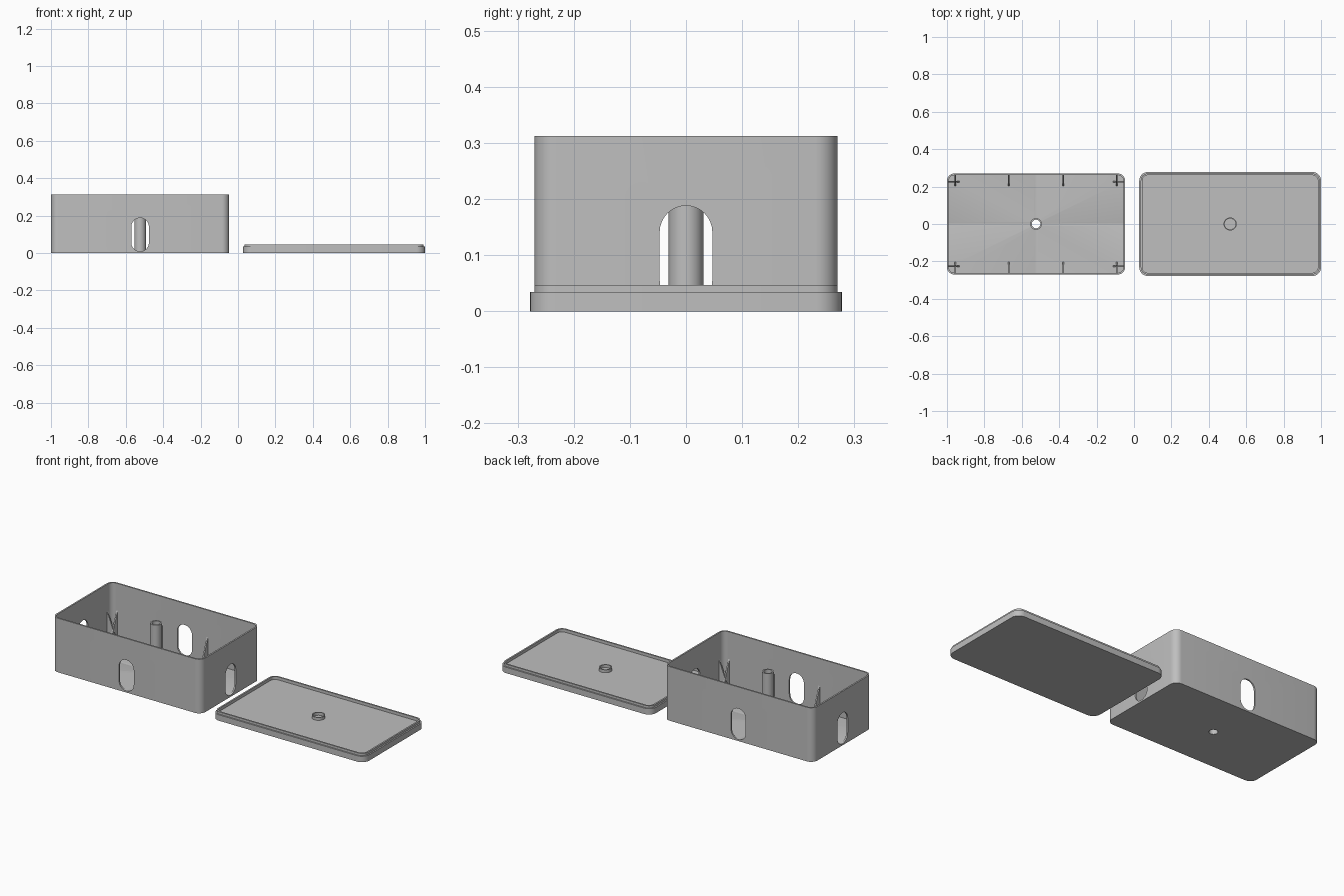
import bpy
import bmesh
from math import sin, cos, pi, radians

if "Cube" in bpy.data.objects:
    bpy.data.objects.remove(bpy.data.objects["Cube"])

GREY = (0.52, 0.52, 0.52, 1)
plastic = bpy.data.materials.new("grey plastic")
plastic.use_nodes = True
plastic.diffuse_color = GREY
plastic.node_tree.nodes["Principled BSDF"].inputs["Base Color"].default_value = GREY

BOX_X, BOX_HX, BOX_HY, BOX_H = -0.5235, 0.4765, 0.27, 0.312
LID_X, LID_HX, LID_HY = 0.514, 0.486, 0.278
WALL, FLOOR, CORNER = 0.009, 0.01, 0.04


def rounded(hx, hy, r, z, cx=0.0, steps=8):
    """Loop of points round a rectangle with rounded corners."""
    pts = []
    for k, (sx, sy) in enumerate([(1, 1), (-1, 1), (-1, -1), (1, -1)]):
        for i in range(steps + 1):
            a = (k + i / steps) * pi / 2
            pts.append((cx + sx * (hx - r) + r * cos(a), sy * (hy - r) + r * sin(a), z))
    return pts


def circle(r, z, cx=0.0, n=32):
    return [(cx + r * cos(2 * pi * i / n), r * sin(2 * pi * i / n), z) for i in range(n)]


def skin(name, loops, ring=False):
    """Bridge successive loops; cap the ends, or join them into a ring."""
    bm = bmesh.new()
    rows = [[bm.verts.new(p) for p in loop] for loop in loops]
    n = len(rows[0])
    pairs = list(zip(rows, rows[1:]))
    if ring:
        pairs.append((rows[-1], rows[0]))
    else:
        bm.faces.new(rows[0])
        bm.faces.new(rows[-1])
    for a, b in pairs:
        for i in range(n):
            j = (i + 1) % n
            bm.faces.new((a[i], a[j], b[j], b[i]))
    bmesh.ops.recalc_face_normals(bm, faces=bm.faces)
    mesh = bpy.data.meshes.new(name)
    bm.to_mesh(mesh)
    bm.free()
    mesh.materials.append(plastic)
    ob = bpy.data.objects.new(name, mesh)
    bpy.context.collection.objects.link(ob)
    return ob


def activate(ob):
    bpy.ops.object.select_all(action="DESELECT")
    ob.select_set(True)
    bpy.context.view_layer.objects.active = ob


def smooth(ob):
    activate(ob)
    bpy.ops.object.shade_smooth_by_angle(angle=radians(35))


def cut(target, cutter):
    cutter.hide_render = True
    mod = target.modifiers.new("cut", "BOOLEAN")
    mod.operation = "DIFFERENCE"
    mod.solver = "EXACT"
    mod.object = cutter
    activate(target)
    bpy.ops.object.modifier_apply(modifier=mod.name)
    bpy.data.objects.remove(cutter)


def slot(along_x):
    """Upright slot cutter running right through the box."""
    r, low, high, reach = 0.047, 0.009, 0.188, 0.6
    outline = []
    for k, zc in enumerate([high - r, low + r]):
        for i in range(17):
            a = k * pi + pi * i / 16
            outline.append((r * cos(a), zc + r * sin(a)))
    loops = []
    for d in (-reach, reach):
        loops.append([(BOX_X + d, u, z) if along_x else (BOX_X + u, d, z) for u, z in outline])
    return skin("slot_cutter", loops)


# Open box: shell
box = skin("box_shell", [
    rounded(BOX_HX, BOX_HY, CORNER, 0, BOX_X),
    rounded(BOX_HX, BOX_HY, CORNER, BOX_H, BOX_X),
    rounded(BOX_HX - WALL, BOX_HY - WALL, CORNER - WALL, BOX_H, BOX_X),
    rounded(BOX_HX - WALL, BOX_HY - WALL, CORNER - WALL, FLOOR, BOX_X)])

# Slots in the walls; kept clear of the floor by their low edge
for along_x in (True, False):
    cut(box, slot(along_x))
cut(box, skin("hole_cutter", [circle(0.023, -0.1, BOX_X), circle(0.023, 0.1, BOX_X)]))
smooth(box)

# Hollow centre post over the floor hole
smooth(skin("centre_post", [
    circle(0.031, FLOOR - 0.002, BOX_X), circle(0.031, 0.3, BOX_X),
    circle(0.023, 0.3, BOX_X), circle(0.023, FLOOR - 0.002, BOX_X)], ring=True))


# Triangular support fins, tall at the wall
def fin(name, wall, tip, side, along_x, top=0.165, t=0.004):
    tri = [(wall, FLOOR - 0.002), (tip, FLOOR - 0.002), (wall, top)]
    loops = []
    for d in (-t, t):
        loops.append([(u, side + d, z) if along_x else (side + d, u, z) for u, z in tri])
    skin(name, loops)


for sy, end in ((-1, "front"), (1, "back")):
    for i, dx in enumerate((-0.432, -0.145, 0.145, 0.432)):
        fin(f"{end}_wall_fin_{i + 1}", sy * (BOX_HY - 0.005), sy * 0.203, BOX_X + dx, False)
    for sx, side in ((-1, "right"), (1, "left")):
        fin(f"{end}_{side}_corner_fin", BOX_X + sx * (BOX_HX - 0.005),
            BOX_X + sx * 0.41, sy * 0.226, True)

# Lid: stepped plate with a raised lip round a shallow recess
STEP, LIP, INNER = 0.034, 0.047, 0.017
smooth(skin("lid", [
    rounded(LID_HX, LID_HY, 0.046, 0, LID_X),
    rounded(LID_HX, LID_HY, 0.046, STEP, LID_X),
    rounded(LID_HX - 0.008, LID_HY - 0.008, 0.038, STEP, LID_X),
    rounded(LID_HX - 0.008, LID_HY - 0.008, 0.038, LIP, LID_X),
    rounded(LID_HX - INNER, LID_HY - INNER, 0.029, LIP, LID_X),
    rounded(LID_HX - INNER, LID_HY - INNER, 0.029, 0.03, LID_X)]))

# Locating ring in the middle of the lid
smooth(skin("lid_ring", [
    circle(0.035, 0.028, LID_X), circle(0.035, LIP, LID_X),
    circle(0.029, LIP, LID_X), circle(0.029, 0.028, LID_X)], ring=True))
